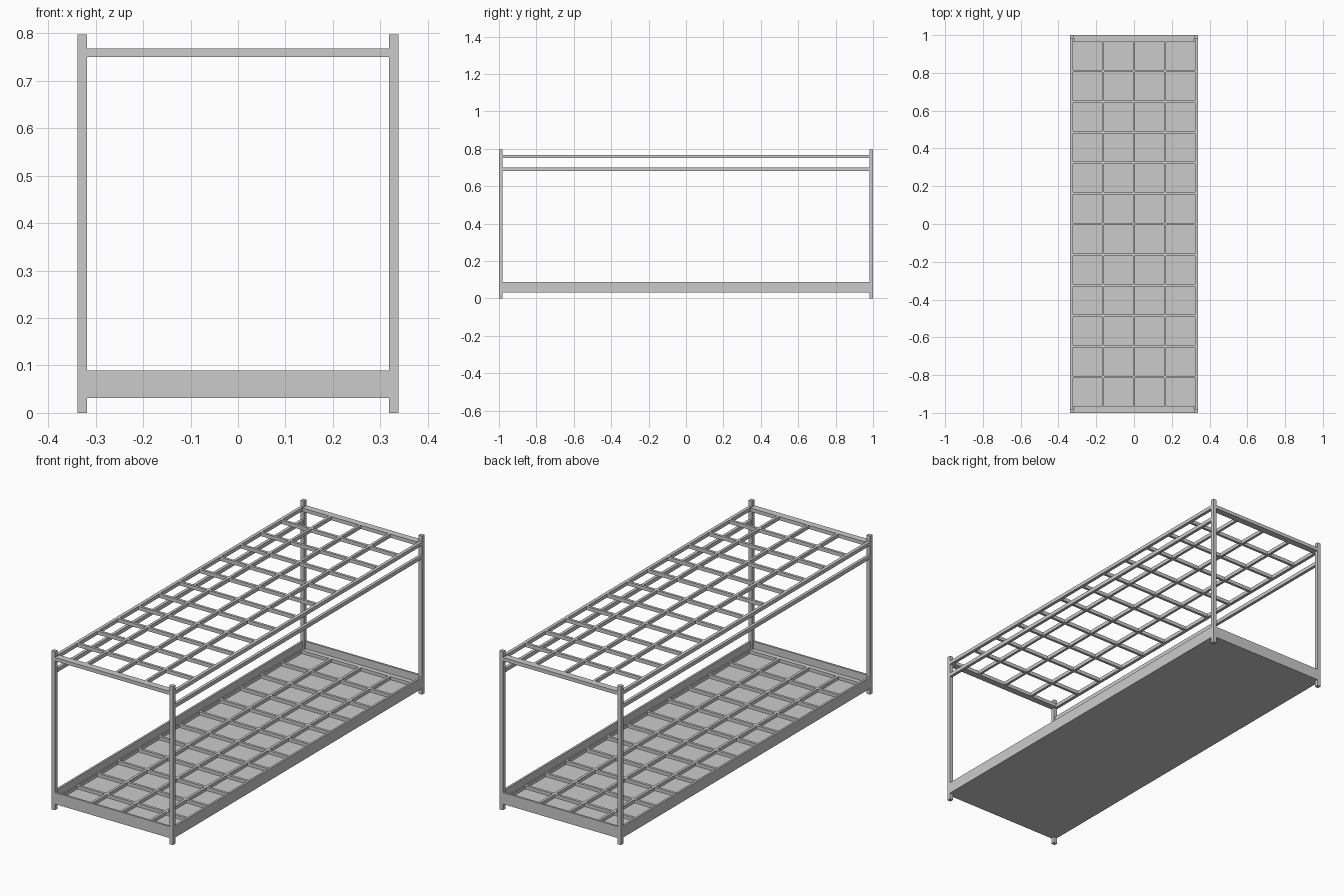
import bpy, bmesh
from mathutils import Matrix, Vector

if "Cube" in bpy.data.objects:
    bpy.data.objects.remove(bpy.data.objects["Cube"])

HX, HY = 0.338, 1.0          # outer half sizes
POST = 0.02                  # post thickness
PX, PY = 0.1642, 0.162       # cell pitch
BAR = 0.013                  # grid bar width


def make(name, boxes):
    """One object made from (x0, x1, y0, y1, z0, z1) boxes."""
    bm = bmesh.new()
    for x0, x1, y0, y1, z0, z1 in boxes:
        mid = Vector((x0 + x1, y0 + y1, z0 + z1)) / 2
        size = Matrix.Diagonal((x1 - x0, y1 - y0, z1 - z0, 1))
        bmesh.ops.create_cube(bm, size=1, matrix=Matrix.Translation(mid) @ size)
    me = bpy.data.meshes.new(name)
    bm.to_mesh(me)
    bm.free()
    ob = bpy.data.objects.new(name, me)
    bpy.context.collection.objects.link(ob)
    return ob


def frame(name, z0, z1, tx, ty):
    """Rectangular rim fitted between the corner posts."""
    ix, iy = HX - POST, HY - POST
    return make(name, [
        (-HX, -HX + tx, -iy, iy, z0, z1), (HX - tx, HX, -iy, iy, z0, z1),
        (-ix, ix, -HY, -HY + ty, z0, z1), (-ix, ix, HY - ty, HY, z0, z1)])


def grid(name, z0, z1, ex, ey):
    """Lengthwise bars with short cross bars between them."""
    h = BAR / 2
    xs = [(i - 2) * PX for i in range(1, 4)]
    ys = [(j - 6) * PY for j in range(1, 12)]
    boxes = [(x - h, x + h, -ey, ey, z0, z1) for x in xs]
    edges = [-ex] + [v for x in xs for v in (x - h, x + h)] + [ex]
    for y in ys:
        for a, b in zip(edges[::2], edges[1::2]):
            boxes.append((a, b, y - h, y + h, z0, z1))
    return make(name, boxes)


# Corner posts
for sx, nx in ((-1, "left"), (1, "right")):
    for sy, ny in ((-1, "front"), (1, "back")):
        x, y = sx * (HX - POST / 2), sy * (HY - POST / 2)
        r = POST / 2
        make(f"post_{ny}_{nx}", [(x - r, x + r, y - r, y + r, 0, 0.797)])
    # Lower side rail
    x = sx * (HX - 0.0075)
    make(f"side_rail_{nx}", [(x - 0.0075, x + 0.0075, -HY + POST, HY - POST, 0.682, 0.701)])

# Upper holder grid
frame("top_rim", 0.75, 0.768, 0.016, 0.034)
grid("top_grid", 0.75, 0.768, HX - 0.016, HY - 0.034)

# Bottom tray: walls, floor and divider grid
frame("tray_walls", 0.031, 0.089, 0.01, 0.01)
make("tray_floor", [(-HX + 0.01, HX - 0.01, -HY + 0.01, HY - 0.01, 0.031, 0.036)])
grid("tray_grid", 0.036, 0.052, HX - 0.016, HY - 0.034)
ix, iy = HX - 0.01, HY - 0.01
make("tray_grid_border", [
    (-ix, -HX + 0.016, -iy, iy, 0.036, 0.052), (HX - 0.016, ix, -iy, iy, 0.036, 0.052),
    (-HX + 0.016, HX - 0.016, -iy, -HY + 0.034, 0.036, 0.052),
    (-HX + 0.016, HX - 0.016, HY - 0.034, iy, 0.036, 0.052)])
